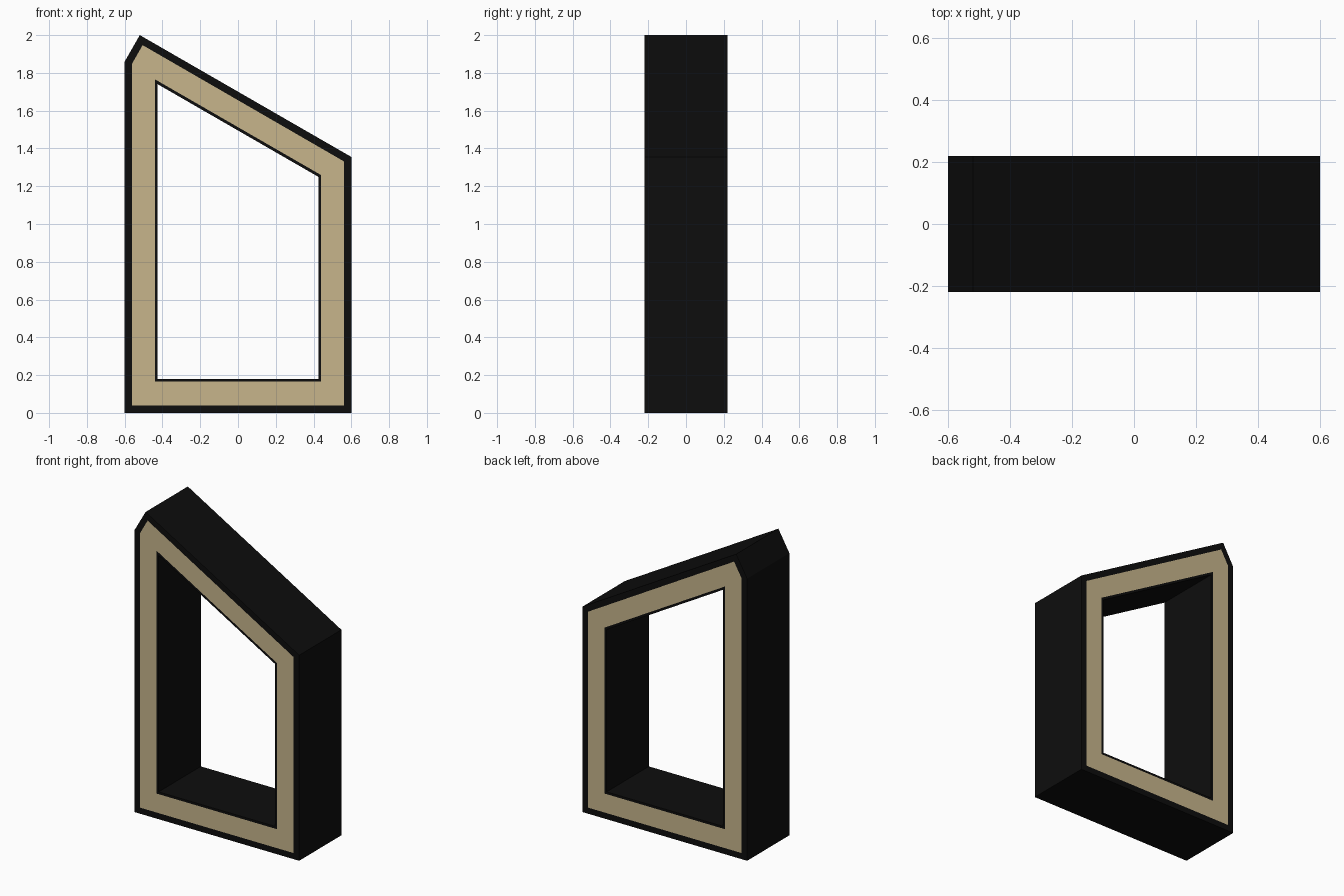
import bpy
import bmesh

cube = bpy.data.objects.get("Cube")
if cube:
    bpy.data.objects.remove(cube, do_unlink=True)

HALF_DEPTH = 0.22


def make_material(name, rgb):
    mat = bpy.data.materials.new(name)
    mat.use_nodes = True
    mat.diffuse_color = (*rgb, 1)
    mat.node_tree.nodes["Principled BSDF"].inputs["Base Color"].default_value = (*rgb, 1)
    return mat


black = make_material("black", (0.004, 0.004, 0.004))
beige = make_material("beige", (0.57, 0.46, 0.26))

# Matching outlines (x, z), from the outside edge to the opening
outer_edge = [(-0.6, 0), (0.6, 0), (0.6, 1.355), (-0.52, 2), (-0.6, 1.86)]
panel_outer = [(-0.56, 0.04), (0.56, 0.04), (0.56, 1.332), (-0.505, 1.947), (-0.56, 1.85)]
panel_inner = [(-0.44, 0.165), (0.44, 0.165), (0.44, 1.259), (-0.44, 1.766), (-0.44, 1.65)]
opening = [(-0.425, 0.18), (0.425, 0.18), (0.425, 1.25), (-0.425, 1.74), (-0.425, 1.63)]
outlines = [outer_edge, panel_outer, panel_inner, opening]

bm = bmesh.new()


def add_loop(points, y):
    return [bm.verts.new((x, y, z)) for x, z in points]


def bridge(a, b, material_index):
    for i in range(len(a)):
        j = (i + 1) % len(a)
        face = bm.faces.new((a[i], a[j], b[j], b[i]))
        face.material_index = material_index


# Front and back faces: black rim, beige panel, black lip
front = [add_loop(p, -HALF_DEPTH) for p in outlines]
back = [add_loop(p, HALF_DEPTH) for p in outlines]
for side in (front, back):
    for k, colour in enumerate((0, 1, 0)):
        bridge(side[k], side[k + 1], colour)

# Outer walls and walls of the opening
bridge(front[0], back[0], 0)
bridge(front[-1], back[-1], 0)
bmesh.ops.recalc_face_normals(bm, faces=bm.faces)

mesh = bpy.data.meshes.new("window_frame")
bm.to_mesh(mesh)
bm.free()
mesh.materials.append(black)
mesh.materials.append(beige)
frame = bpy.data.objects.new("window_frame", mesh)
bpy.context.collection.objects.link(frame)
